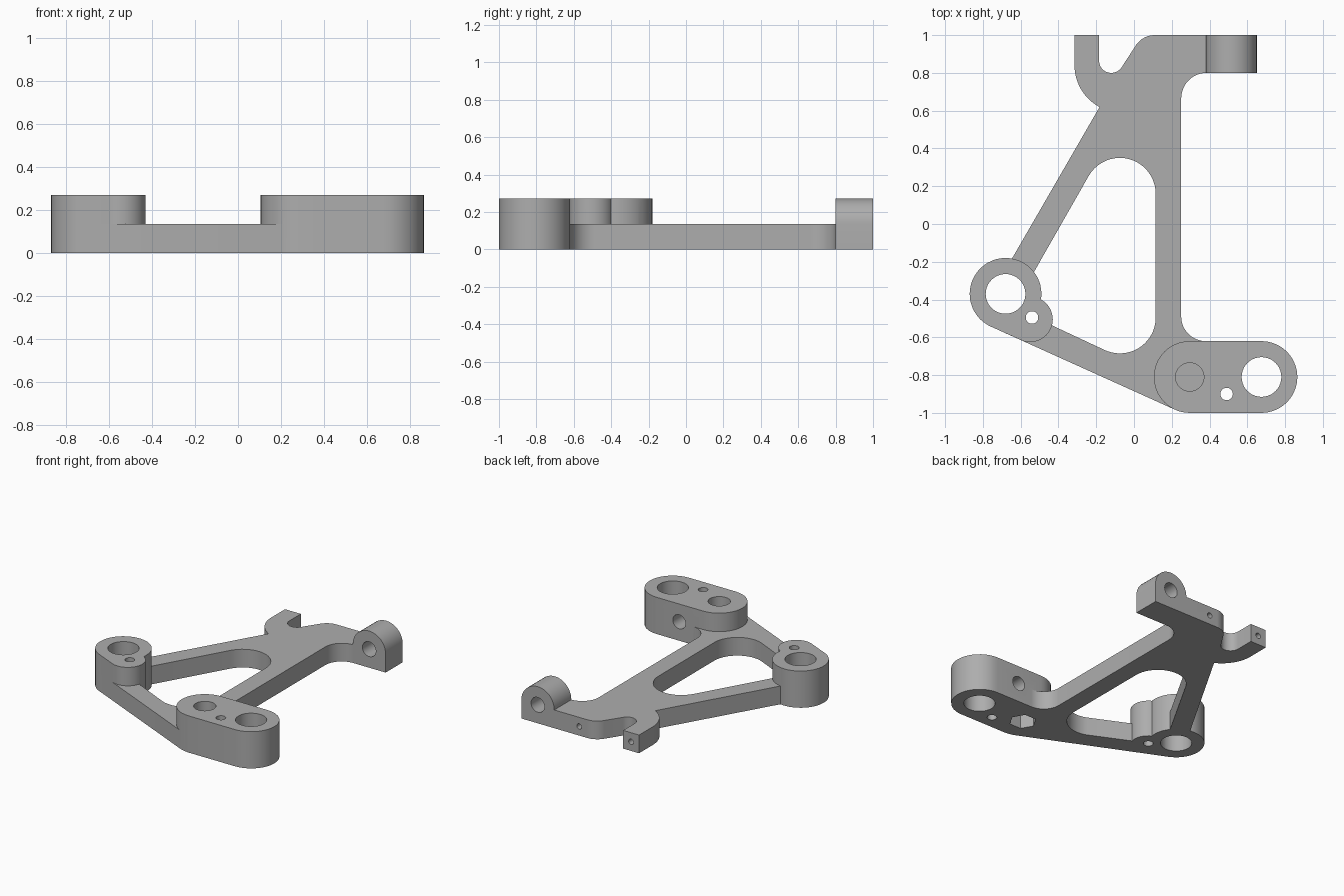
import bpy, bmesh
from math import cos, sin, radians
from mathutils import Vector

cube = bpy.data.objects.get("Cube")
if cube:
    bpy.data.objects.remove(cube, do_unlink=True)

PLATE, TOP, R = 0.135, 0.272, 0.19   # plate height, boss height, boss radius

grey = bpy.data.materials.new("plain_grey")
grey.use_nodes = True
grey.diffuse_color = (0.42, 0.42, 0.42, 1)
grey.node_tree.nodes["Principled BSDF"].inputs["Base Color"].default_value = (0.42, 0.42, 0.42, 1)


def arc(x, y, r, a0, a1, n=20):
    angles = [radians(a0 + (a1 - a0) * i / n) for i in range(n + 1)]
    return [(x + r * cos(a), y + r * sin(a)) for a in angles]


def circle(x, y, r, n=48):
    return arc(x, y, r, 0, 360, n)[:-1]


def prism(name, points, lo, hi, along="z"):
    """Extrude a 2D profile along z, or an x-z profile along y."""
    place = (lambda p: (p[0], p[1], lo)) if along == "z" else (lambda p: (p[0], lo, p[1]))
    step = Vector((0, 0, hi - lo)) if along == "z" else Vector((0, hi - lo, 0))
    bm = bmesh.new()
    face = bm.faces.new([bm.verts.new(place(p)) for p in points])
    new = bmesh.ops.extrude_face_region(bm, geom=[face])["geom"]
    bmesh.ops.translate(bm, vec=step, verts=[v for v in new if isinstance(v, bmesh.types.BMVert)])
    bmesh.ops.recalc_face_normals(bm, faces=bm.faces)
    mesh = bpy.data.meshes.new(name)
    bm.to_mesh(mesh)
    bm.free()
    mesh.materials.append(grey)
    obj = bpy.data.objects.new(name, mesh)
    bpy.context.collection.objects.link(obj)
    return obj


def combine(target, tool, operation):
    mod = target.modifiers.new(operation.lower(), "BOOLEAN")
    mod.operation, mod.solver, mod.object = operation, "EXACT", tool
    bpy.context.view_layer.objects.active = target
    bpy.ops.object.modifier_apply(modifier=mod.name)
    bpy.data.objects.remove(tool, do_unlink=True)


# Flat bracket plate with curved finger, neck and two legs
outline = arc(-0.065, 0.84, 0.25, 180, 242)
outline += [(-0.65, -0.19), (-0.68, -0.37), (-0.758, -0.543), (0.217, -0.983),
            (0.295, -0.81), (0.38, -0.81)]
outline += arc(0.38, -0.49, 0.13, 270, 180)
outline += arc(0.385, 0.665, 0.135, 180, 90)
outline += [(0.5, 0.8), (0.5, 1)]
outline += arc(0.11, 0.88, 0.12, 90, 150)
outline += arc(-0.12, 0.865, 0.065, -30, -180)
outline += [(-0.185, 1), (-0.315, 1)]
body = prism("bracket_body", outline, 0, PLATE)

# Rounded triangular opening between the legs
opening = arc(-0.075, 0.16, R, 150, 0) + arc(-0.075, -0.495, R, 0, -115)
opening += [(-0.5, -0.506), (-0.575, -0.334)]
combine(body, prism("opening_cutter", opening, -0.1, 0.5), "DIFFERENCE")

# Raised bosses and the rear hinge block
raised = [
    prism("right_boss", circle(-0.68, -0.37, R), 0, TOP),
    prism("right_boss_web", [(-0.68, -0.37), (-0.758, -0.543), (-0.6, -0.614), (-0.55, -0.505)], 0, TOP),
    prism("right_boss_lobe", circle(-0.55, -0.505, 0.12), 0, TOP),
    prism("left_boss", arc(0.295, -0.81, R, 90, 270) + arc(0.675, -0.81, R, -90, 90), 0, TOP),
    prism("hinge_block", [(0.38, 0), (0.65, 0)] + arc(0.515, 0.137, 0.135, 0, 180), 0.8, 1, "y"),
]
for part in raised:
    combine(body, part, "UNION")

# Vertical holes: two bores, two pin holes, a counterbore and a hex nut pocket
for x, y, r, lo, hi, sides in [
    (-0.68, -0.37, 0.105, -1, 1, 48),
    (0.675, -0.81, 0.105, -1, 1, 48),
    (-0.54, -0.495, 0.033, -1, 1, 24),
    (0.49, -0.9, 0.033, -1, 1, 24),
    (0.295, -0.81, 0.075, 0.14, 1, 40),
    (0.295, -0.81, 0.092, -1, 0.11, 6),
]:
    combine(body, prism("hole_cutter", circle(x, y, r, sides), lo, hi), "DIFFERENCE")

# Horizontal holes: hinge bore, boss cross hole and two rear screw holes
for x, z, r, lo, hi in [
    (0.515, 0.137, 0.055, 0.7, 1.1),
    (0.49, 0.14, 0.052, -0.88, -0.5),
    (0.175, 0.0675, 0.02, 0.8, 1.1),
    (-0.25, 0.0675, 0.02, 0.8, 1.1),
]:
    combine(body, prism("hole_cutter", circle(x, z, r, 32), lo, hi, "y"), "DIFFERENCE")

# Smooth the curved walls, keep the edges crisp
bpy.ops.object.select_all(action="DESELECT")
body.select_set(True)
bpy.context.view_layer.objects.active = body
bpy.ops.object.shade_smooth_by_angle(angle=radians(25))
